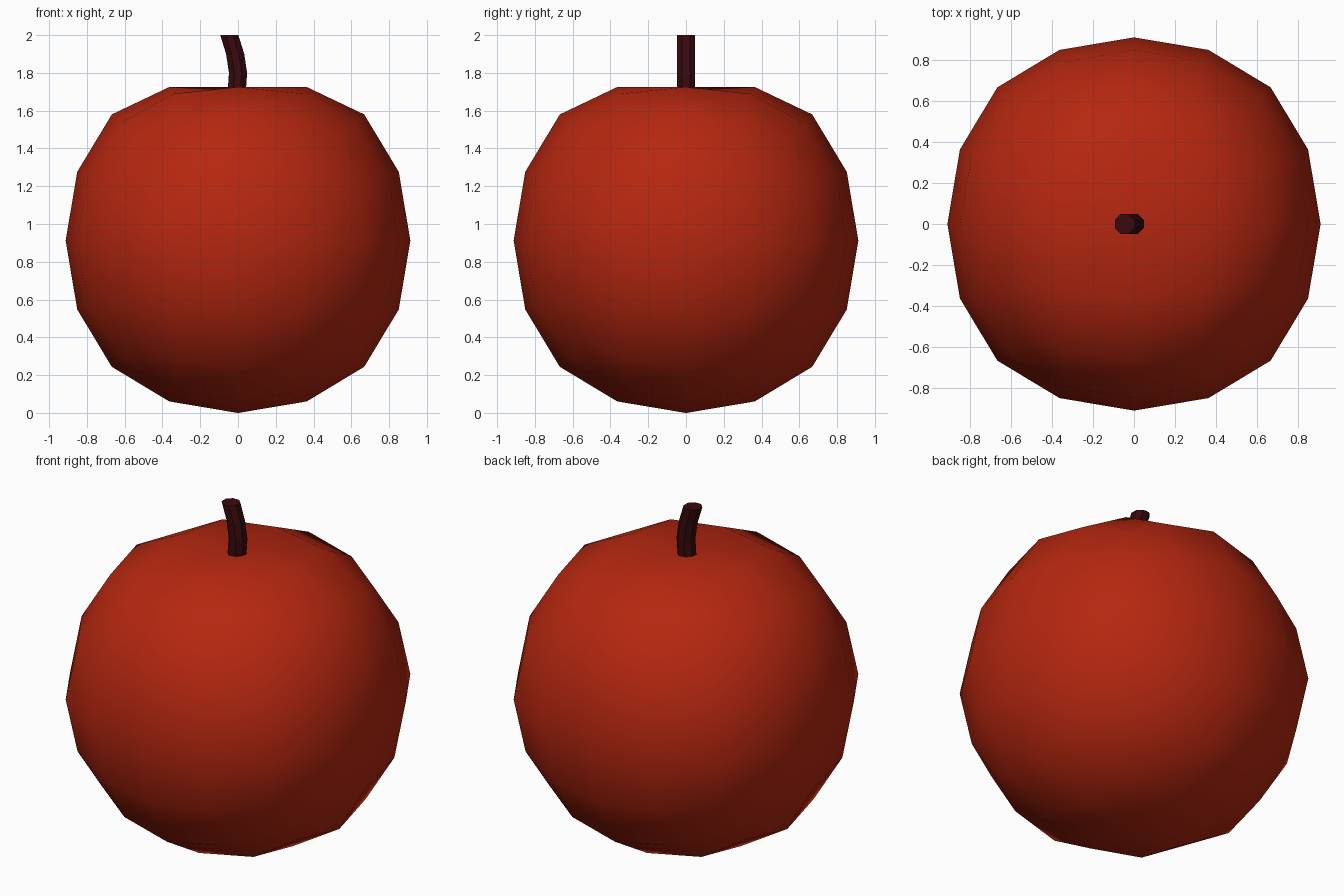
import bpy, bmesh, math
from mathutils import Vector

if "Cube" in bpy.data.objects:
    bpy.data.objects.remove(bpy.data.objects["Cube"])


def material(name, color):
    m = bpy.data.materials.new(name)
    m.diffuse_color = (*color, 1.0)
    m.use_nodes = True
    m.node_tree.nodes["Principled BSDF"].inputs["Base Color"].default_value = m.diffuse_color
    return m


red = material("apple red", (0.46, 0.02, 0.005))
brown = material("dark stem brown", (0.042, 0.003, 0.004))

# Fruit: a cube subdivided twice into a low-poly ball
R = 0.912
bpy.ops.mesh.primitive_cube_add(size=2 * R / 0.878, location=(0, 0, 0))
fruit = bpy.context.object
fruit.name = "fruit"
sub = fruit.modifiers.new("round", 'SUBSURF')
sub.levels = sub.render_levels = 2
sub.use_limit_surface = False
bpy.ops.object.modifier_apply(modifier=sub.name)

# Raise to the ground and press in the dimple around the stem
for v in fruit.data.vertices:
    v.co.z += R
    d = math.hypot(v.co.x, v.co.y)
    if v.co.z > 1.65:
        if d < 0.1:
            v.co.z = 1.707
        elif d < 0.4:
            v.co.z = 1.725
        else:
            v.co.z = 1.69
fruit.data.materials.append(red)
for p in fruit.data.polygons:
    p.use_smooth = True

# Stem: eight-sided tube swept along a short bent path
SIDES, RAD = 8, 0.052
path = [(-0.007, 1.695), (0.0, 1.80), (-0.015, 1.90), (-0.046, 2.0)]
bm = bmesh.new()
rings = []
for x, z in path:
    rings.append([bm.verts.new(Vector((x + RAD * math.cos(a), RAD * math.sin(a), z)))
                  for a in (2 * math.pi * (i + 0.5) / SIDES for i in range(SIDES))])
for lo, hi in zip(rings, rings[1:]):
    for i in range(SIDES):
        j = (i + 1) % SIDES
        bm.faces.new((lo[i], lo[j], hi[j], hi[i]))
bm.faces.new(rings[-1])
bm.faces.new(rings[0][::-1])
mesh = bpy.data.meshes.new("stem")
bm.to_mesh(mesh)
bm.free()
mesh.materials.append(brown)
stem = bpy.data.objects.new("stem", mesh)
bpy.context.collection.objects.link(stem)
